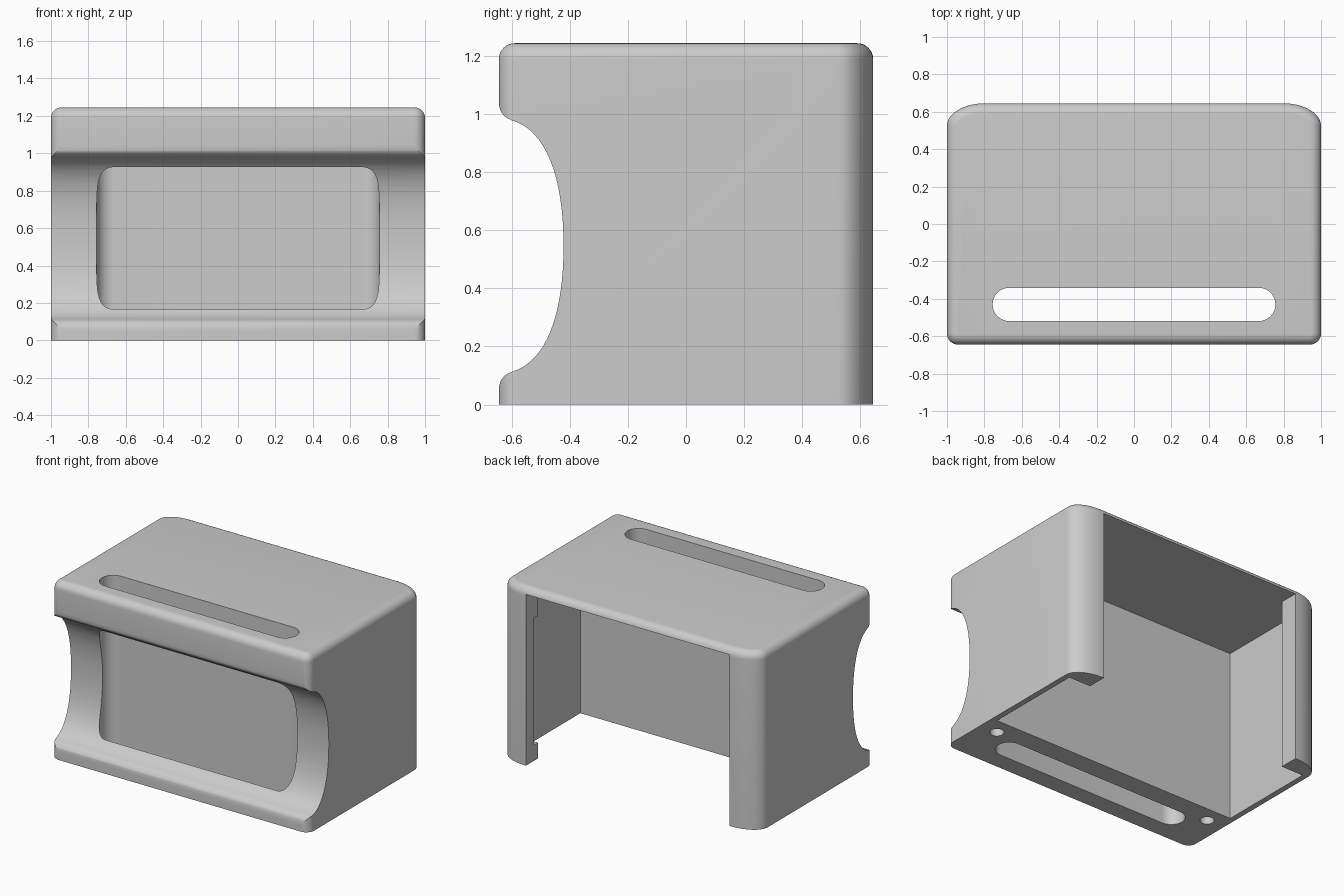
import bpy, bmesh, math
from mathutils import Vector

old = bpy.data.objects.get("Cube")
if old:
    bpy.data.objects.remove(old, do_unlink=True)

grey = bpy.data.materials.new("plain grey")
grey.use_nodes = True
color = (0.6, 0.6, 0.6, 1)
grey.diffuse_color = color
grey.node_tree.nodes["Principled BSDF"].inputs["Base Color"].default_value = color

HEIGHT, DEPTH, FILLET = 1.245, 0.645, 0.055


def loft(name, rings):
    """Closed solid through rings of equal length."""
    bm = bmesh.new()
    loops = [[bm.verts.new(p) for p in ring] for ring in rings]
    for a, b in zip(loops, loops[1:]):
        for i in range(len(a)):
            j = (i + 1) % len(a)
            bm.faces.new((a[i], a[j], b[j], b[i]))
    bm.faces.new(loops[0][::-1])
    bm.faces.new(loops[-1])
    bmesh.ops.recalc_face_normals(bm, faces=bm.faces)
    mesh = bpy.data.meshes.new(name)
    bm.to_mesh(mesh)
    bm.free()
    mesh.materials.append(grey)
    obj = bpy.data.objects.new(name, mesh)
    bpy.context.collection.objects.link(obj)
    return obj


def arc(cx, cy, rx, ry, start, end, steps):
    angles = [math.radians(start + (end - start) * i / steps) for i in range(steps + 1)]
    return [(cx + rx * math.cos(a), cy + ry * math.sin(a)) for a in angles]


def prism(name, outline, z0, z1):
    return loft(name, [[(x, y, z) for x, y in outline] for z in (z0, z1)])


def box(name, half_x, y0, y1, z0, z1, x0=None):
    left = -half_x if x0 is None else x0
    return prism(name, [(left, y0), (half_x, y0), (half_x, y1), (left, y1)], z0, z1)


def body_outline(inset):
    """Plan with small front corners and wide elliptical back corners."""
    pts = []
    for sx, sy, rx, ry, start in ((1, 1, 0.2, 0.12, 0), (-1, 1, 0.2, 0.12, 90),
                                  (-1, -1, 0.06, 0.06, 180), (1, -1, 0.06, 0.06, 270)):
        pts += arc(sx * (1 - rx), sy * (DEPTH - ry), rx - inset, ry - inset,
                   start, start + 90, 10)
    return pts


# Body with a rounded top edge
levels = [(0, 0)]
for i in range(9):
    a = math.radians(90 * i / 8)
    levels.append((FILLET * (1 - math.cos(a)), HEIGHT - FILLET + FILLET * math.sin(a)))
housing = loft("housing", [[(x, y, z) for x, y in body_outline(d)] for d, z in levels])


def bezier(p0, p1, p2, p3, steps):
    pts = []
    for i in range(steps + 1):
        t = i / steps
        s = 1 - t
        p = (Vector(p0) * s**3 + Vector(p1) * 3 * s * s * t
             + Vector(p2) * 3 * s * t * t + Vector(p3) * t**3)
        pts.append(tuple(p))
    return pts


# Front scoop, mirrored about its middle height, with rounded lips
MID = 0.546
lip = bezier((-DEPTH, 1.045), (-DEPTH, 1.01), (-0.63, 0.99), (-0.602, 0.98), 6)
bowl = bezier((-0.602, 0.98), (-0.48, 0.945), (-0.422, 0.78), (-0.422, MID), 16)
upper = [(-0.8, 1.045)] + lip + bowl[1:]
profile = upper + [(y, 2 * MID - z) for y, z in reversed(upper[:-1])]
scoop = loft("scoop_cutter", [[(x, y, z) for y, z in profile] for x in (-1.2, 1.2)])

# Long slot passing through top and bottom
slot = prism("slot_cutter", arc(0.667, -0.43, 0.089, 0.089, -90, 90, 16)
             + arc(-0.667, -0.43, 0.089, 0.089, 90, 270, 16), -0.2, 1.5)

# Rear cavity, its back opening, and the relief inside one rear lip
cutters = [scoop, slot,
           box("cavity_cutter", 0.96, -0.2, 0.51, -0.2, 1.2),
           box("opening_cutter", 0.79, 0.4, 0.9, -0.2, 1.2),
           box("relief_cutter", 0.96, 0.45, 0.555, 0.11, 1.0, x0=0.7)]

# Blind holes in the underside
for side in (-1, 1):
    circle = arc(side * 0.866, -0.315, 0.045, 0.045, 0, 360, 24)[:-1]
    cutters.append(prism("hole_cutter", circle, -0.2, 0.3))

bpy.ops.object.select_all(action="DESELECT")
housing.select_set(True)
bpy.context.view_layer.objects.active = housing
for cutter in cutters:
    cutter.hide_render = True
    cut = housing.modifiers.new(cutter.name, "BOOLEAN")
    cut.operation = "DIFFERENCE"
    cut.solver = "EXACT"
    cut.object = cutter
    bpy.ops.object.modifier_apply(modifier=cut.name)
    bpy.data.objects.remove(cutter, do_unlink=True)

bpy.ops.object.shade_smooth_by_angle(angle=math.radians(30))
